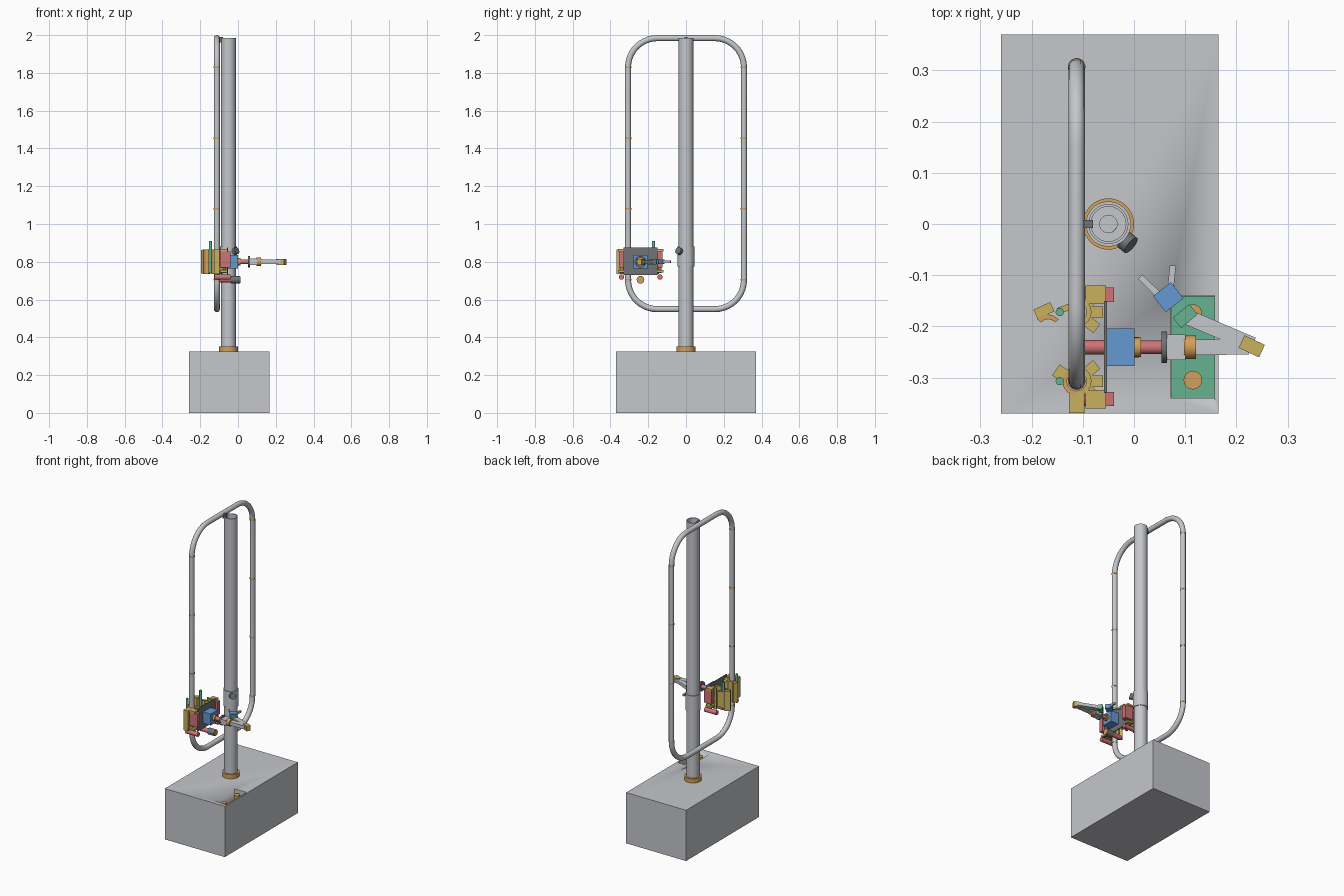
import bpy, bmesh, math
from mathutils import Vector, Matrix

cube = bpy.data.objects.get("Cube")
if cube:
    bpy.data.objects.remove(cube, do_unlink=True)


def material(name, r, g, b):
    m = bpy.data.materials.new(name)
    m.use_nodes = True
    m.diffuse_color = (r, g, b, 1)
    m.node_tree.nodes["Principled BSDF"].inputs["Base Color"].default_value = (r, g, b, 1)
    return m


GREY = material("light grey", 0.56, 0.57, 0.60)
DARK = material("dark grey", 0.16, 0.17, 0.18)
RED = material("soft red", 0.62, 0.17, 0.18)
BLUE = material("soft blue", 0.13, 0.32, 0.64)
GREEN = material("soft green", 0.13, 0.45, 0.28)
YELLOW = material("sand yellow", 0.58, 0.44, 0.11)
ORANGE = material("warm orange", 0.65, 0.35, 0.10)


def finish(name, bm, mat):
    bmesh.ops.recalc_face_normals(bm, faces=bm.faces)
    mesh = bpy.data.meshes.new(name)
    bm.to_mesh(mesh)
    bm.free()
    mesh.materials.append(mat)
    ob = bpy.data.objects.new(name, mesh)
    bpy.context.collection.objects.link(ob)
    bpy.ops.object.select_all(action='DESELECT')
    ob.select_set(True)
    bpy.context.view_layer.objects.active = ob
    bpy.ops.object.shade_smooth_by_angle(angle=math.radians(35))
    return ob


def box(name, mat, center, size, turn=0):
    bm = bmesh.new()
    bmesh.ops.create_cube(bm, size=1)
    bm.transform(Matrix.Translation(center) @ Matrix.Rotation(math.radians(turn), 4, 'Z')
                 @ Matrix.Diagonal((*size, 1)))
    return finish(name, bm, mat)


def rod(name, mat, a, b, r, r2=None):
    a, b = Vector(a), Vector(b)
    bm = bmesh.new()
    bmesh.ops.create_cone(bm, cap_ends=True, segments=32, radius1=r,
                          radius2=r if r2 is None else r2, depth=(b - a).length)
    turn = (b - a).to_track_quat('Z', 'Y').to_matrix().to_4x4()
    bm.transform(Matrix.Translation((a + b) / 2) @ turn)
    return finish(name, bm, mat)


def link(name, mat, a, b, width, height):
    """Flat bar between two points at equal height."""
    a, b = Vector(a), Vector(b)
    d = b - a
    return box(name, mat, (a + b) / 2, (d.length, width, height),
               math.degrees(math.atan2(d.y, d.x)))


def lathe(name, mat, x, y, profile, angles=(0, 360), steps=40):
    """Spin a closed (radius, height) profile about a vertical axis."""
    bm = bmesh.new()
    start = Matrix.Rotation(math.radians(angles[0]), 3, 'Z')
    vs = [bm.verts.new(start @ Vector((r, 0, z))) for r, z in profile]
    face = bm.faces.new(vs)
    full = angles[1] - angles[0] == 360
    bmesh.ops.spin(bm, geom=[face] + face.edges[:] + vs, axis=(0, 0, 1), cent=(0, 0, 0),
                   angle=math.radians(angles[1] - angles[0]), steps=steps)
    if full:
        bmesh.ops.remove_doubles(bm, verts=bm.verts, dist=0.00005)
        bm.faces.ensure_lookup_table()
        caps = [f for f in bm.faces if len(f.verts) == len(profile)
                and abs(f.normal.z) < 0.01
                and all(abs(v.co.y) < 0.0001 for v in f.verts)]
        bmesh.ops.delete(bm, geom=caps, context='FACES_ONLY')
    bm.transform(Matrix.Translation((x, y, 0)))
    return finish(name, bm, mat)


def tube(name, mat, x, y, inner, outer, low, high, angles=(0, 360), steps=40):
    return lathe(name, mat, x, y, [(inner, low), (outer, low), (outer, high), (inner, high)],
                 angles, steps)


# Base block with a sunken tray
base = box("base_block", GREY, (-0.047, 0, 0.1625), (0.425, 0.74, 0.325))
cutter = box("tray_cutter", GREY, (0.115, -0.24, 0.29), (0.085, 0.2, 0.1))
cutter.hide_render = True
cut = base.modifiers.new("tray", 'BOOLEAN')
cut.operation = 'DIFFERENCE'
cut.solver = 'EXACT'
cut.object = cutter
bpy.context.view_layer.objects.active = base
bpy.ops.object.modifier_apply(modifier="tray")
bpy.data.objects.remove(cutter, do_unlink=True)
box("tray_floor", GREEN, (0.115, -0.24, 0.244), (0.084, 0.199, 0.008))
for y in (-0.305, -0.175):
    rod("tray_sample", ORANGE, (0.115, y, 0.247), (0.115, y, 0.312), 0.018)

# Hollow pole with collar, sleeve and spout
PX = -0.05
tube("pole", GREY, PX, 0, 0.034, 0.039, 0.325, 1.985)
tube("pole_inner_plug", GREY, PX, 0, 0.017, 0.0345, 1.9, 1.95)
tube("pole_collar", ORANGE, PX, 0, 0.038, 0.05, 0.325, 0.352)
tube("pole_sleeve", GREY, PX, 0, 0.038, 0.044, 0.775, 0.88)
rod("sleeve_spout", GREY, (-0.035, -0.015, 0.845), (-0.017, -0.033, 0.855), 0.015)
rod("spout_mouth", DARK, (-0.019, -0.031, 0.854), (-0.006, -0.042, 0.86), 0.019)
box("loop_bracket", DARK, (-0.092, 0, 1.975), (0.024, 0.016, 0.03))

# Rounded pipe loop
LX, LY, LOW, HIGH, BEND = -0.112, 0.307, 0.549, 1.984, 0.155
path = []
for i, (sy, z) in enumerate(((1, HIGH - BEND), (-1, HIGH - BEND),
                             (-1, LOW + BEND), (1, LOW + BEND))):
    for k in range(11):
        a = math.radians(90 * i + 9 * k)
        path.append((LX, sy * (LY - BEND) + BEND * math.cos(a), z + BEND * math.sin(a), 1))
curve = bpy.data.curves.new("pipe_loop", 'CURVE')
curve.dimensions = '3D'
curve.bevel_depth = 0.016
curve.bevel_resolution = 4
spline = curve.splines.new('POLY')
spline.points.add(len(path) - 1)
for p, co in zip(spline.points, path):
    p.co = co
spline.use_cyclic_u = True
spline.use_smooth = True
curve.materials.append(GREY)
loop = bpy.data.objects.new("pipe_loop", curve)
bpy.context.collection.objects.link(loop)
bpy.ops.object.select_all(action='DESELECT')
loop.select_set(True)
bpy.context.view_layer.objects.active = loop
bpy.ops.object.convert(target='MESH')
for y in (-LY, LY):
    for z in (0.705, 1.08, 1.455, 1.83):
        tube("pipe_joint", ORANGE, LX, y, 0.0155, 0.0172, z - 0.004, z + 0.004)

# Climbing carriage: plate and two clamp units
box("carriage_plate", DARK, (-0.056, -0.24, 0.803), (0.006, 0.18, 0.145))
for y, jaw_open in ((-0.307, False), (-0.172, True)):
    side = 1 if jaw_open else -1
    tube("clamp_shell", YELLOW, LX, y, 0.019, 0.029, 0.735, 0.865, (-95, 95), 10)
    for a in (-40, 0, 40):
        r = math.radians(a)
        for z in (0.765, 0.835):
            box("clamp_rib", YELLOW, (LX + 0.036 * math.cos(r), y + 0.036 * math.sin(r), z),
                (0.03, 0.022, 0.05), a)
    # hinged jaw with its hinge pin
    if jaw_open:
        tube("open_jaw", ORANGE, -0.168, y - 0.032, 0.018, 0.027, 0.735, 0.865, (40, 140), 8)
        box("jaw_pad", YELLOW, (-0.176, y + 0.003, 0.8), (0.036, 0.02, 0.125), 25)
        box("jaw_arm", YELLOW, (-0.132, y + 0.008, 0.8), (0.035, 0.012, 0.1), 20)
    else:
        tube("closed_jaw", ORANGE, LX, y, 0.019, 0.028, 0.735, 0.865, (95, 265), 10)
        box("jaw_pad", YELLOW, (-0.141, y + 0.014, 0.8), (0.028, 0.026, 0.125), -35)
        box("outer_roller_block", YELLOW, (LX, -0.35, 0.8), (0.03, 0.038, 0.13))
    rod("hinge_pin", GREEN, (-0.145, y, 0.74), (-0.145, y, 0.91), 0.008)
    # drive motors beside the clamp
    my = -0.24 + side * 0.102
    rod("lower_motor", RED, (-0.125, my, 0.719), (-0.04, my, 0.719), 0.014)
    box("upper_motor", RED, (-0.067, my, 0.812), (0.056, 0.028, 0.085))
    for z in (0.75, 0.861):
        box("motor_mount", YELLOW, (-0.075, my, z), (0.04, 0.036, 0.012))

# Shoulder and camera
box("shoulder_block", BLUE, (-0.026, -0.241, 0.8), (0.054, 0.073, 0.073))
rod("camera_body", RED, (-0.1, -0.241, 0.705), (-0.035, -0.241, 0.705), 0.014)
rod("camera_housing", DARK, (-0.036, -0.241, 0.705), (0.01, -0.241, 0.705), 0.02)
rod("camera_lens", ORANGE, (0.008, -0.241, 0.705), (0.013, -0.241, 0.705), 0.018)

# Folded arm
Z = 0.8
rod("shoulder_hub", ORANGE, (0, -0.241, Z), (0.014, -0.241, Z), 0.019)
rod("shoulder_shaft", RED, (0.012, -0.241, Z), (0.055, -0.241, Z), 0.013)
rod("arm_flange", DARK, (0.054, -0.241, Z), (0.064, -0.241, Z), 0.031)
box("upper_arm_root", GREY, (0.082, -0.241, Z), (0.038, 0.05, 0.034))
rod("elbow_ring", ORANGE, (0.098, -0.241, Z), (0.121, -0.241, Z), 0.023)
link("upper_arm", GREY, (0.12, -0.241, Z), (0.225, -0.24, Z), 0.03, 0.022)
link("forearm", GREY, (0.232, -0.236, Z), (0.105, -0.182, Z), 0.03, 0.02)
box("elbow_joint", YELLOW, (0.23, -0.239, Z), (0.044, 0.027, 0.032), -25)
box("wrist_joint", GREEN, (0.1, -0.18, Z), (0.042, 0.026, 0.03), 40)
box("gripper_body", BLUE, (0.067, -0.143, Z), (0.044, 0.04, 0.026), 38)
link("gripper_finger", GREY, (0.055, -0.145, Z), (0.012, -0.103, Z), 0.012, 0.012)
link("gripper_finger", GREY, (0.07, -0.14, Z), (0.076, -0.081, Z), 0.012, 0.012)
